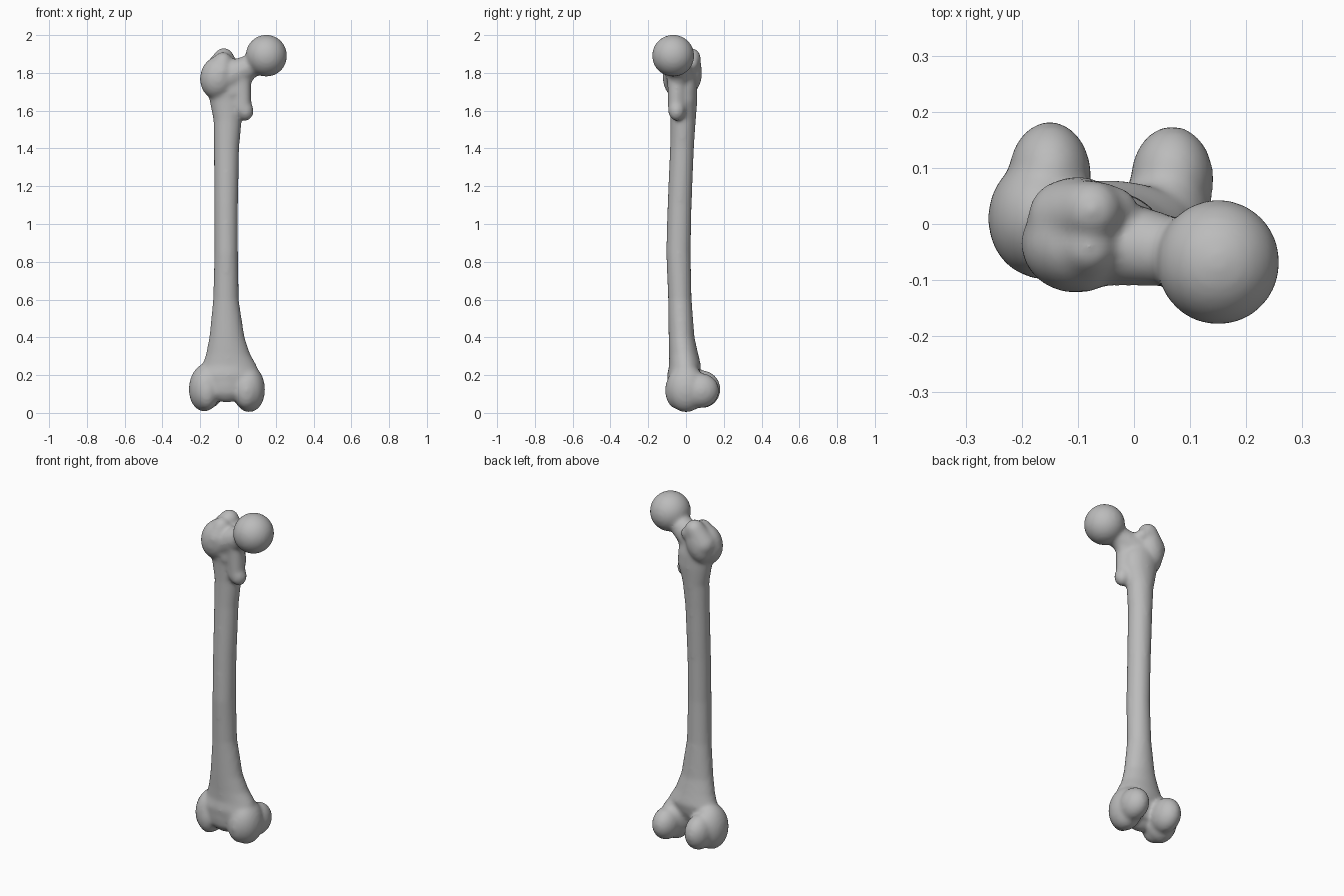
import bpy, bmesh, math
from mathutils import Vector, Matrix, Euler

cube = bpy.data.objects.get("Cube")
if cube:
    bpy.data.objects.remove(cube)

bm = bmesh.new()


def ball(center, radii, tilt=(0, 0, 0)):
    """Ellipsoid, tilted in degrees."""
    turn = Euler([math.radians(a) for a in tilt]).to_matrix().to_4x4()
    mat = Matrix.Translation(center) @ turn @ Matrix.Diagonal((*radii, 1))
    bmesh.ops.create_uvsphere(bm, u_segments=32, v_segments=20, radius=1, matrix=mat)


def bridge(a, ra, b, rb, steps=9):
    """Tapered rounded bar between two points."""
    a, b = Vector(a), Vector(b)
    for i in range(steps):
        t = i / (steps - 1)
        r = ra + (rb - ra) * t
        ball(a.lerp(b, t), (r, r, r))


def loft(sections, sides=28):
    """Closed tube through level sections: z, x min, x max, y min, y max."""
    rings = []
    for z, x0, x1, y0, y1 in sections:
        rings.append([bm.verts.new(((x0 + x1) / 2 + (x1 - x0) / 2 * math.cos(a),
                                    (y0 + y1) / 2 + (y1 - y0) / 2 * math.sin(a), z))
                      for a in (math.tau * i / sides for i in range(sides))])
    for low, high in zip(rings, rings[1:]):
        for i in range(sides):
            j = (i + 1) % sides
            bm.faces.new((low[i], low[j], high[j], high[i]))
    bm.faces.new(rings[0][::-1])
    bm.faces.new(rings[-1])


# Shaft, flaring at the knee and below the neck
loft([(0.10, -0.20, 0.09, -0.09, 0.03), (0.20, -0.21, 0.11, -0.10, 0.07),
      (0.25, -0.19, 0.10, -0.09, 0.08), (0.31, -0.17, 0.065, -0.09, 0.065),
      (0.40, -0.152, 0.035, -0.092, 0.045), (0.60, -0.132, 0.004, -0.095, 0.03),
      (0.85, -0.125, 0, -0.105, 0.025), (1.10, -0.126, 0, -0.098, 0.03),
      (1.40, -0.128, 0.006, -0.085, 0.042), (1.55, -0.130, 0.02, -0.082, 0.052),
      (1.65, -0.150, 0.05, -0.085, 0.06), (1.72, -0.165, 0.05, -0.09, 0.06),
      (1.80, -0.16, 0.02, -0.09, 0.05)])

# Head and neck
ball((0.15, -0.068, 1.891), (0.110, 0.112, 0.111))
bridge((-0.05, -0.03, 1.78), 0.08, (0.10, -0.055, 1.85), 0.057)
bridge((-0.03, -0.035, 1.70), 0.06, (0.045, -0.045, 1.79), 0.045)

# Greater trochanter
ball((-0.105, -0.035, 1.775), (0.096, 0.088, 0.115), (0, 10, 0))
ball((-0.10, 0.015, 1.80), (0.075, 0.07, 0.115), (0, 14, 0))
bridge((-0.12, 0.01, 1.80), 0.07, (-0.075, 0.025, 1.878), 0.054)
bridge((-0.09, -0.06, 1.80), 0.062, (-0.08, -0.04, 1.86), 0.05)
bridge((-0.06, 0.03, 1.86), 0.045, (-0.03, 0.03, 1.845), 0.036)

# Lesser trochanter
ball((0.036, -0.05, 1.605), (0.046, 0.046, 0.06), (0, -12, 0))
bridge((0.025, -0.05, 1.61), 0.046, (0.02, -0.05, 1.76), 0.05)

# Outer condyle
ball((-0.172, 0.01, 0.135), (0.088, 0.105, 0.128), (0, 6, 0))
ball((-0.15, 0.085, 0.125), (0.074, 0.098, 0.10), (0, 0, 0))
ball((-0.165, -0.03, 0.115), (0.062, 0.07, 0.098))

# Inner condyle
ball((0.055, 0.0, 0.13), (0.088, 0.105, 0.127), (0, -4, 0))
ball((0.068, 0.08, 0.118), (0.074, 0.095, 0.092))
ball((0.045, -0.045, 0.12), (0.068, 0.066, 0.10))

# Grooved front between the condyles
ball((-0.06, -0.035, 0.15), (0.11, 0.062, 0.095))

mesh = bpy.data.meshes.new("thigh_bone")
bm.to_mesh(mesh)
bm.free()
bone = bpy.data.objects.new("thigh_bone", mesh)
bpy.context.collection.objects.link(bone)

# Fuse the parts into one skin and soften the joins
fuse = bone.modifiers.new("fuse", 'REMESH')
fuse.mode = 'VOXEL'
fuse.voxel_size = 0.01
fuse.use_smooth_shade = True
soften = bone.modifiers.new("soften", 'SMOOTH')
soften.factor = 0.5
soften.iterations = 12

# Bone colour
grey = bpy.data.materials.new("bone_grey")
grey.use_nodes = True
colour = (0.5, 0.5, 0.5, 1)
grey.diffuse_color = colour
grey.node_tree.nodes["Principled BSDF"].inputs["Base Color"].default_value = colour
mesh.materials.append(grey)

bpy.ops.object.select_all(action='DESELECT')
bone.select_set(True)
bpy.context.view_layer.objects.active = bone
for name in ("fuse", "soften"):
    bpy.ops.object.modifier_apply(modifier=name)
bpy.ops.object.shade_smooth()
